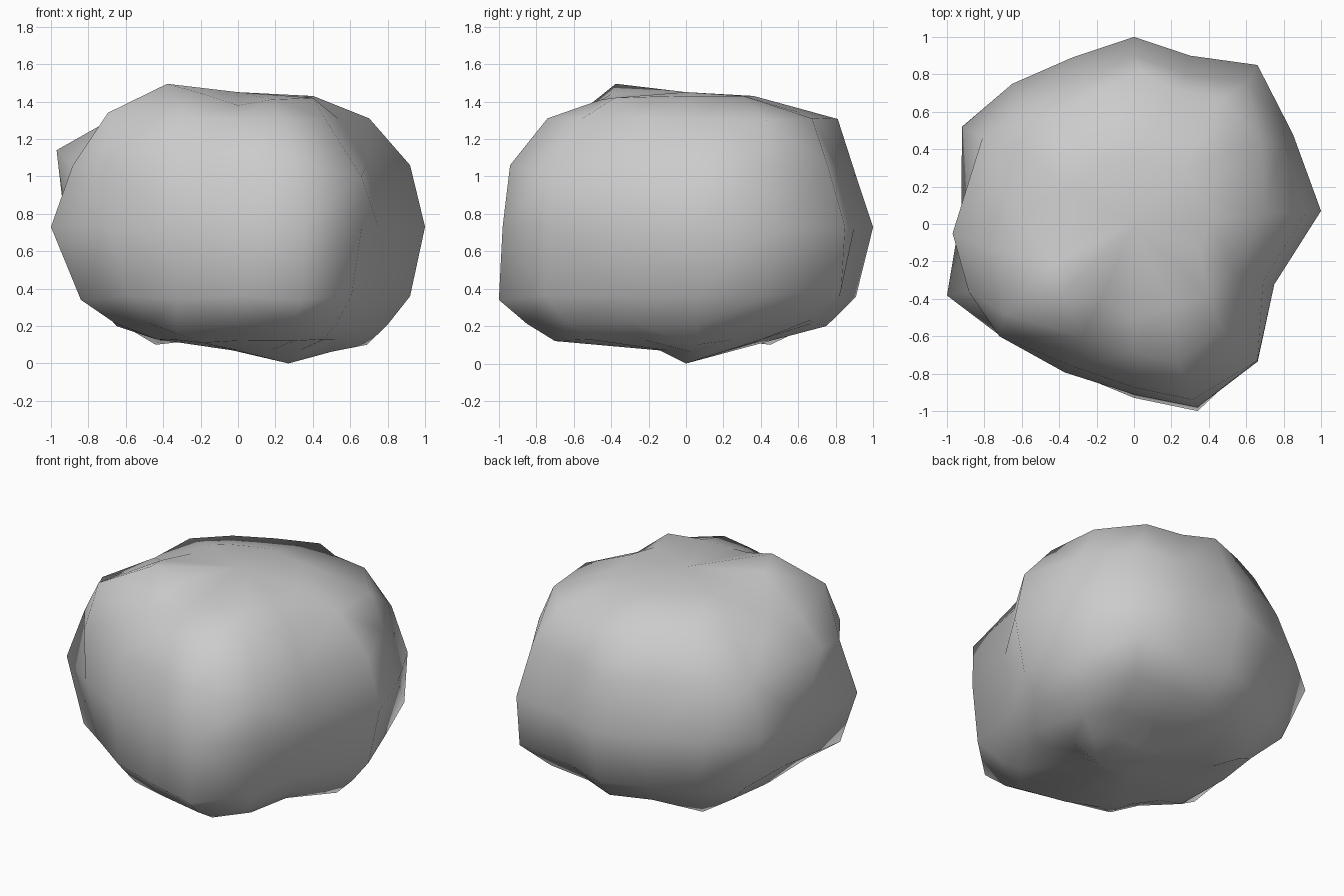
import bpy, bmesh
from mathutils import Vector

if "Cube" in bpy.data.objects:
    bpy.data.objects.remove(bpy.data.objects["Cube"])

# Plan outline of the boulder at its widest
OUTLINE = [(1, .07), (.85, .48), (.66, .85), (.3, .9), (0, 1), (-.33, .89),
           (-.65, .75), (-.92, .52), (-.92, .08), (-1, -.39), (-.7, -.62),
           (-.37, -.81), (0, -.93), (.34, -1), (.66, -.75), (.75, -.33)]

# Height, then reach to left, right, front and back
LEVELS = [(.07, .03, .50, .14, .26),
          (.13, .44, .69, .70, .48),
          (.22, .66, .80, .85, .76),
          (.36, .84, .92, 1.0, .91),
          (.73, 1.0, 1.0, .98, 1.0),
          (1.06, .88, .92, .94, .89),
          (1.31, .70, .70, .74, .79),
          (1.43, .38, .40, .38, .36)]

# Distinct corners and dents that break up the regular rings
CORNERS = [(.68, .43, 1.30), (.04, .81, 1.31), (0, .90, 1.03),
           (-.35, -.37, 1.49), (-.97, -.05, 1.14), (-.74, -.14, 1.27),
           (-.69, -.48, 1.34), (-.72, -.60, 1.06), (.40, -.38, 1.42),
           (.66, -.73, 1.0), (.34, -1, .34), (0, -.5, 1.38),
           (.65, .83, .40), (.04, .75, .20), (-.44, .45, .10),
           (-.65, .07, .20), (-.84, -.43, .34), (-.33, -.62, .16),
           (.30, -.70, .12), (.69, .06, .10)]

bm = bmesh.new()
rings = []
for z, left, right, front, back in LEVELS:
    rings.append([bm.verts.new((x * (right if x > 0 else left),
                                y * (back if y > 0 else front), z))
                  for x, y in OUTLINE])

# Skin between rings, and fans for the underside and crown
n = len(OUTLINE)
base = bm.verts.new((.27, 0, 0))
crown = bm.verts.new((0, 0, 1.45))
for i in range(n):
    j = (i + 1) % n
    for lo, hi in zip(rings, rings[1:]):
        bm.faces.new((lo[i], lo[j], hi[j], hi[i]))
    bm.faces.new((base, rings[0][j], rings[0][i]))
    bm.faces.new((crown, rings[-1][i], rings[-1][j]))

# Pull the nearest vertex to each corner, with a soft falloff
for corner in CORNERS:
    target = Vector(corner)
    near = min(bm.verts, key=lambda v: (v.co - target).length)
    centre, shift = near.co.copy(), target - near.co
    for v in bm.verts:
        w = max(0, 1 - (v.co - centre).length / .4)
        v.co += shift * w * w

bmesh.ops.triangulate(bm, faces=bm.faces[:])
bmesh.ops.recalc_face_normals(bm, faces=bm.faces[:])
for f in bm.faces:
    f.smooth = True

mesh = bpy.data.meshes.new("boulder")
bm.to_mesh(mesh)
bm.free()
boulder = bpy.data.objects.new("boulder", mesh)
bpy.context.collection.objects.link(boulder)
